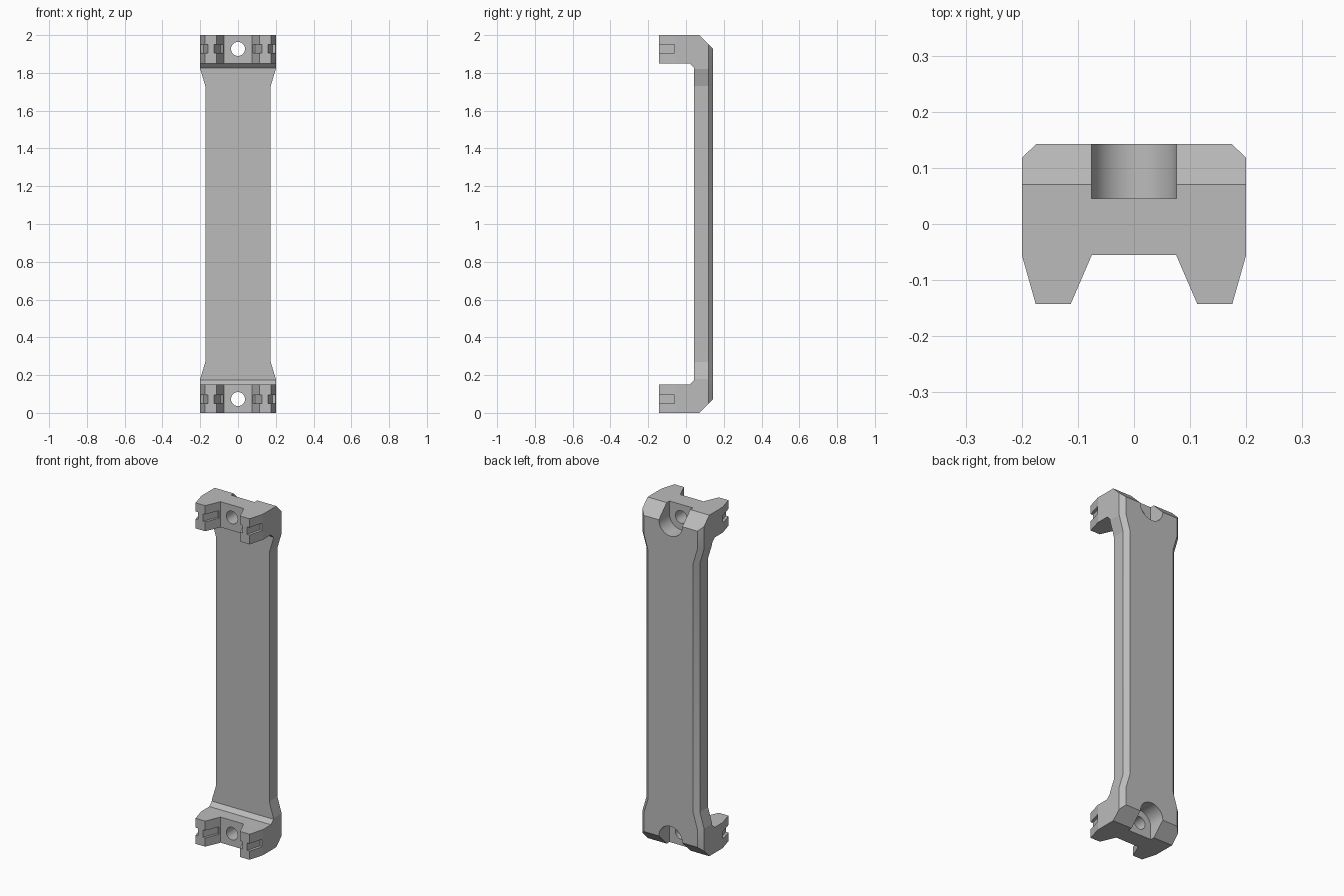
import bpy, bmesh, math
from mathutils import Vector

cube = bpy.data.objects.get("Cube")
if cube:
    bpy.data.objects.remove(cube, do_unlink=True)

grey = bpy.data.materials.new("plain grey")
grey.use_nodes = True
colour = (0.5, 0.5, 0.5, 1)
grey.diffuse_color = colour
grey.node_tree.nodes["Principled BSDF"].inputs["Base Color"].default_value = colour


def loft(name, rings):
    """Solid running through matching closed rings of points."""
    bm = bmesh.new()
    loops = [[bm.verts.new(p) for p in ring] for ring in rings]
    n = len(loops[0])
    for a, b in zip(loops, loops[1:]):
        for i in range(n):
            j = (i + 1) % n
            bm.faces.new((a[i], a[j], b[j], b[i]))
    bm.faces.new(loops[0])
    bm.faces.new(loops[-1])
    bmesh.ops.recalc_face_normals(bm, faces=bm.faces)
    mesh = bpy.data.meshes.new(name)
    bm.to_mesh(mesh)
    bm.free()
    mesh.materials.append(grey)
    ob = bpy.data.objects.new(name, mesh)
    bpy.context.collection.objects.link(ob)
    return ob


def prism(name, points, axis, low, high):
    """Extrude a 2D profile along the given axis (0=x, 1=y, 2=z)."""
    def place(p, d):
        v = list(p)
        v.insert(axis, d)
        return Vector(v)
    return loft(name, [[place(p, d) for p in points] for d in (low, high)])


def combine(target, tool, operation):
    mod = target.modifiers.new("shape", 'BOOLEAN')
    mod.operation = operation
    mod.solver = 'EXACT'
    mod.object = tool
    bpy.context.view_layer.objects.active = target
    bpy.ops.object.modifier_apply(modifier=mod.name)
    bpy.data.objects.remove(tool, do_unlink=True)


def flip_z(points):
    return [(a, 2 - z) for a, z in reversed(points)]


def flip_x(points):
    return [(-x, b) for x, b in reversed(points)]


# Side profile: grip with two feet
upper = [(0.043, 1.827), (0.02, 1.85), (-0.143, 1.85), (-0.143, 2),
         (0.07, 2), (0.143, 1.927)]
handle = prism("pull_handle", upper + flip_z(upper), 0, -0.3, 0.3)

# Narrowed waist with bevelled back edges
edge = [(0.2, 2.1), (0.2, 1.82), (0.173, 1.73)]
edge += flip_z(edge)


def outline(y, inset):
    half = [(x - inset, z) for x, z in edge]
    return [(x, y, z) for x, z in half + flip_x(half)]


waist = loft("waist_shape", [outline(-0.3, 0), outline(0.118, 0), outline(0.168, 0.053)])
combine(handle, waist, 'INTERSECT')

# Tapered prongs of the feet
prong = [(0.272, 0.2), (0.159, -0.2), (0.1376, -0.2), (0.075, -0.055)]
combine(handle, prism("prong_shape", prong + flip_x(prong), 2, -0.2, 2.2), 'INTERSECT')

inner_groove = [(0.1356, -0.16), (0.091, -0.057), (0.06, -0.07), (0.1, -0.16)]
outer_groove = [(0.155, -0.16), (0.183, -0.056), (0.221, -0.067), (0.221, -0.16)]
for end in (0, 1):
    z = 1.927 if end else 0.073
    out = 1 if end else -1
    # Grooves along the prong flanks
    for groove in (inner_groove, outer_groove):
        for pts in (groove, flip_x(groove)):
            combine(handle, prism("groove", pts, 2, z - 0.022, z + 0.022), 'DIFFERENCE')
    # Screw head recess, open at the end of the handle
    recess = [(0.076 * math.cos(a), z - out * 0.076 * math.sin(a))
              for a in (math.pi * i / 32 for i in range(33))]
    recess += [(-0.076, z + out * 0.2), (0.076, z + out * 0.2)]
    combine(handle, prism("recess", recess, 1, 0.045, 0.3), 'DIFFERENCE')
    # Screw hole
    hole = [(0.037 * math.cos(a), z + 0.037 * math.sin(a))
            for a in (math.tau * i / 48 for i in range(48))]
    combine(handle, prism("hole", hole, 1, -0.3, 0.3), 'DIFFERENCE')

bpy.ops.object.select_all(action='DESELECT')
handle.select_set(True)
bpy.context.view_layer.objects.active = handle
bpy.ops.object.shade_smooth_by_angle(angle=math.radians(12))
